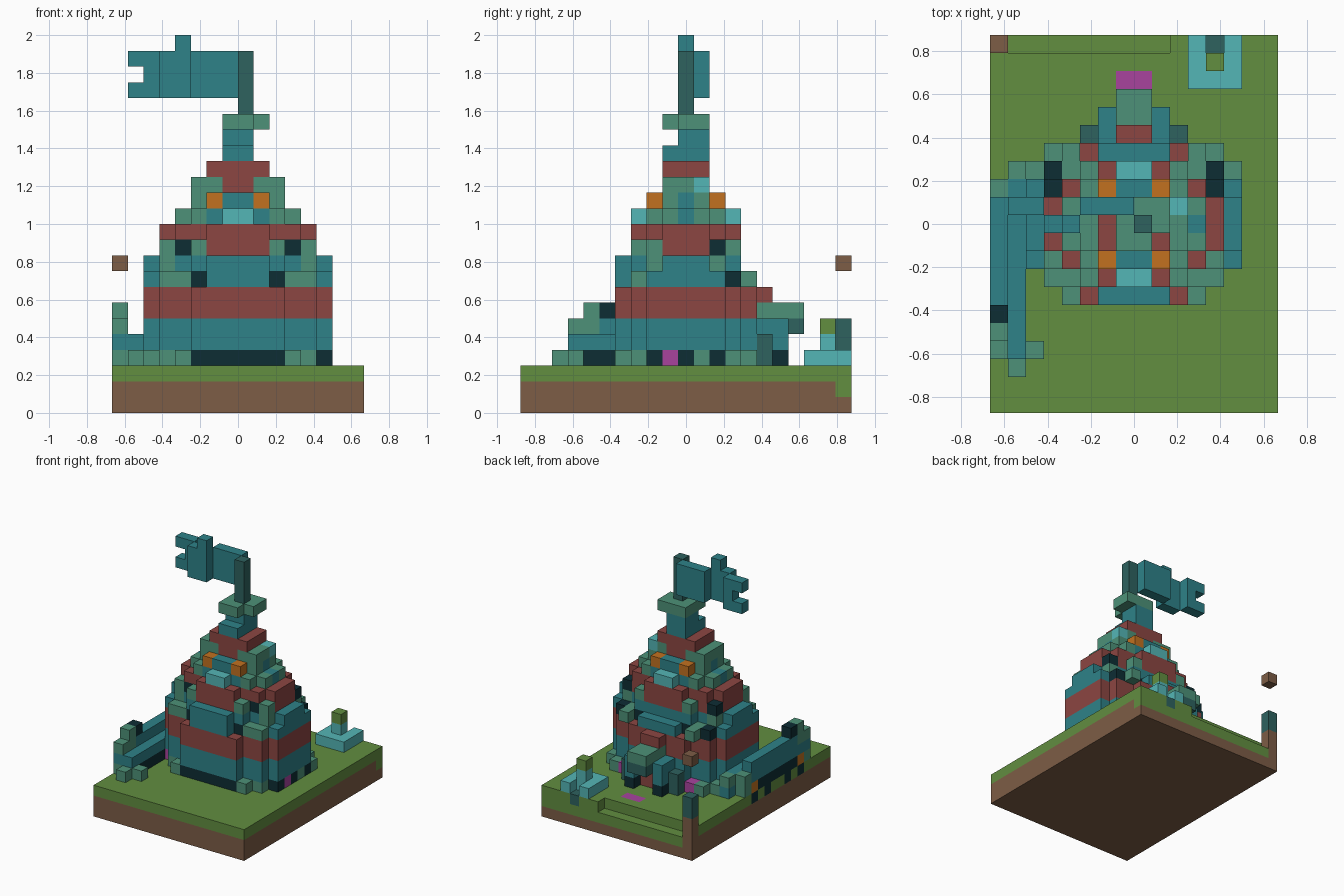
import bpy, bmesh
from mathutils import Vector

if "Cube" in bpy.data.objects:
    bpy.data.objects.remove(bpy.data.objects["Cube"])

S = 2 / 24                       # one block
ORIGIN = Vector((-8, -10.5, 0))  # block grid corner

COLOURS = {
    "grass": (98, 142, 64), "dirt": (125, 93, 70), "teal": (46, 130, 137),
    "sage": (77, 145, 120), "red": (140, 70, 66), "ink": (13, 45, 52),
    "aqua": (84, 182, 182), "slate": (46, 98, 95), "orange": (194, 113, 32),
    "magenta": (168, 68, 158),
}
NAMES = list(COLOURS)


def linear(c):
    c /= 255
    return c / 12.92 if c < 0.04 else ((c + 0.055) / 1.055) ** 2.4


def make_material(name):
    mat = bpy.data.materials.new(name)
    mat.use_nodes = True
    rgba = [linear(c) for c in COLOURS[name]] + [1]
    mat.diffuse_color = rgba
    bsdf = next(n for n in mat.node_tree.nodes if n.type == "BSDF_PRINCIPLED")
    bsdf.inputs["Base Color"].default_value = rgba
    bsdf.inputs["Roughness"].default_value = 0.9
    return mat


MATERIALS = [make_material(n) for n in NAMES]
blocks = {}  # grid cell -> (part, colour)


def span(v):
    return range(v[0], v[1] + 1) if isinstance(v, tuple) else (v,)


def fill(part, colour, xs, ys, zs):
    """Fill a range of cells; a colour of None carves them away."""
    for x in span(xs):
        for y in span(ys):
            for z in span(zs):
                if colour:
                    blocks[x, y, z] = (part, colour)
                else:
                    blocks.pop((x, y, z), None)


def pair(part, colour, x, y, z):
    """Place a block and its mirror across the tower."""
    fill(part, colour, x, y, z)
    fill(part, colour, 15 - x, y, z)


def tier(part, colour, zs, widths):
    """Rounded layer: half widths listed from the middle row outward."""
    for d, w in enumerate(widths):
        for y in {10 - d, 10 + d}:
            fill(part, colour, (8 - w, 7 + w), y, zs)


# Ground slab, with a dip along the back edge
fill("ground", "dirt", (0, 15), (0, 20), (0, 1))
fill("ground", "grass", (0, 15), (0, 20), 2)
fill("ground", None, (1, 9), 20, 2)
fill("ground", "grass", (1, 15), 20, 1)
fill("ground", "magenta", (7, 8), 18, 2)
fill("ground", "slate", 12, 20, 2)
for y in (4, 6, 9, 11):
    fill("ground", "ink", 0, y, 2)

# Corner post and the block floating over it
fill("corner_post", "dirt", 0, 20, (0, 3))
fill("corner_post", "slate", 0, 20, (4, 5))
fill("floating_block", "dirt", 0, 20, 9)

# Fountain
fill("fountain", "aqua", (11, 13), (18, 20), 3)
fill("fountain", None, 12, 20, 3)
fill("fountain", "aqua", 12, 19, 4)
fill("fountain", "grass", 12, 19, 5)

# Tower body in stacked bands
broad = (6, 6, 6, 5, 3)
tier("tower_base", "ink", 3, broad)
tier("lower_tower", "teal", (4, 5), broad)
tier("lower_tower", "red", (6, 7), broad)
tier("middle_tower", "teal", 8, (6, 6, 6, 4, 2))
tier("middle_tower", "teal", 9, (6, 6, 5, 3))
fill("middle_tower", "teal", (6, 9), 6, 9)
tier("middle_tower", "red", 10, (5, 5, 4, 2))
tier("middle_tower", "red", 11, (5, 5, 4, 2))
tier("upper_tower", "teal", 12, (4, 4, 3, 1))
tier("upper_tower", "teal", 13, (3, 3, 2))
tier("upper_tower", "sage", 14, (3, 3))
tier("upper_tower", "red", 15, (2, 2))
tier("spire", "teal", 16, (1, 1))
fill("spire", "teal", (7, 8), (10, 11), 17)
fill("spire", "sage", (7, 9), (10, 11), 18)
fill("spire", "sage", (7, 8), 9, 18)
fill("upper_tower", "red", (7, 8), (9, 11), 14)

# Windows, lamps and weathered stones, mirrored left and right
for y in (7, 13):
    fill("upper_tower", "aqua", (7, 8), y, 12)
    pair("windows", "ink", 5, y, 8)
    pair("stones", "sage", 4, y, 8)
    pair("stones", "sage", 5, y, 10)
for y in (8, 12):
    pair("lamps", "orange", 6, y, 13)
    pair("stones", "sage", 5, y, 12)
    pair("stones", "sage", 3, y, 9)
    pair("stones", "sage", 3, y, 10)
for y in (9, 11):
    pair("stones", "sage", 5, y, 13)
    pair("stones", "sage", 4, y, 12)
pair("windows", "ink", 4, 8, 10)
pair("windows", "ink", 3, 12, 10)
pair("windows", "ink", 3, 13, 8)
pair("windows", "ink", 3, 8, 8)
pair("stones", "sage", 3, 7, 8)
pair("stones", "sage", 4, 14, 8)
fill("upper_tower", "aqua", 10, 11, 14)

# Rubble and flowers round the foot
for x, y in ((4, 6), (3, 7), (3, 6), (2, 13), (3, 14)):
    pair("rubble", "sage", x, y, 3)
fill("rubble", None, 3, 6, 3)
fill("rubble", None, 12, 6, 3)
fill("rubble", "sage", 13, 11, 3)
for x, y in ((13, 9), (2, 8), (11, 14), (4, 14)):
    fill("flowers", "magenta", x, y, 3)

# Porch at the back
fill("porch", "slate", (5, 10), 15, (3, 4))
fill("porch", "teal", (6, 9), (15, 16), (4, 5))
fill("porch", "ink", 6, 16, 3)
fill("porch", "ink", 9, 16, 3)
fill("porch", "red", (7, 8), 15, (3, 4))
fill("porch", None, (7, 8), 16, (3, 4))
fill("porch", "slate", (7, 8), 17, 5)
fill("porch", "sage", (7, 8), (15, 17), 6)
fill("porch", "red", (7, 8), 15, 7)

# Side wall running forward from the tower
fill("side_wall", "ink", (0, 1), (4, 11), 3)
fill("side_wall", "teal", (0, 1), (3, 12), 4)
fill("side_wall", "teal", 0, (4, 11), 5)
fill("side_wall", "teal", 1, (10, 13), (3, 4))
fill("side_wall", "sage", 1, 13, 4)
fill("side_wall", "sage", 0, 12, (3, 4))
fill("side_wall", "sage", (0, 2), 3, 3)
fill("side_wall", "sage", 1, 2, 3)
fill("side_wall", "sage", 0, (3, 4), 5)
fill("side_wall", "sage", 0, 4, 6)
fill("side_wall", "ink", 0, 5, 6)
fill("side_wall", "orange", 0, 11, 3)
fill("side_wall", "orange", 0, 4, 3)

# Flagpole and rippling flag
fill("flagpole", "slate", 8, 10, (19, 22))
for xs, y in (((1, 2), 11), ((3, 4), 10), (5, 11), ((6, 7), 11)):
    fill("flag", "teal", xs, y, (20, 22))
fill("flag", None, 1, 11, 21)
fill("flag", "teal", 4, 10, 23)


# Turn each part's cells into a mesh of its exposed faces
def build(part):
    bm = bmesh.new()
    for cell, (owner, colour) in blocks.items():
        if owner != part:
            continue
        centre = Vector(cell) + Vector((0.5, 0.5, 0.5)) + ORIGIN
        for axis in range(3):
            for sign in (-1, 1):
                n = Vector((0, 0, 0))
                n[axis] = sign
                near = tuple(int(c + d) for c, d in zip(cell, n))
                if near in blocks:
                    continue
                u = Vector((0, 0, 0))
                u[(axis + 1) % 3] = 1
                v = n.cross(u)
                mid = centre + n / 2
                corners = (-u - v, u - v, u + v, v - u)
                face = bm.faces.new([bm.verts.new((mid + c / 2) * S) for c in corners])
                face.material_index = NAMES.index(colour)
    bmesh.ops.remove_doubles(bm, verts=bm.verts, dist=S / 100)
    mesh = bpy.data.meshes.new(part)
    bm.to_mesh(mesh)
    bm.free()
    for mat in MATERIALS:
        mesh.materials.append(mat)
    bpy.context.collection.objects.link(bpy.data.objects.new(part, mesh))


for part in sorted({owner for owner, _ in blocks.values()}):
    build(part)
